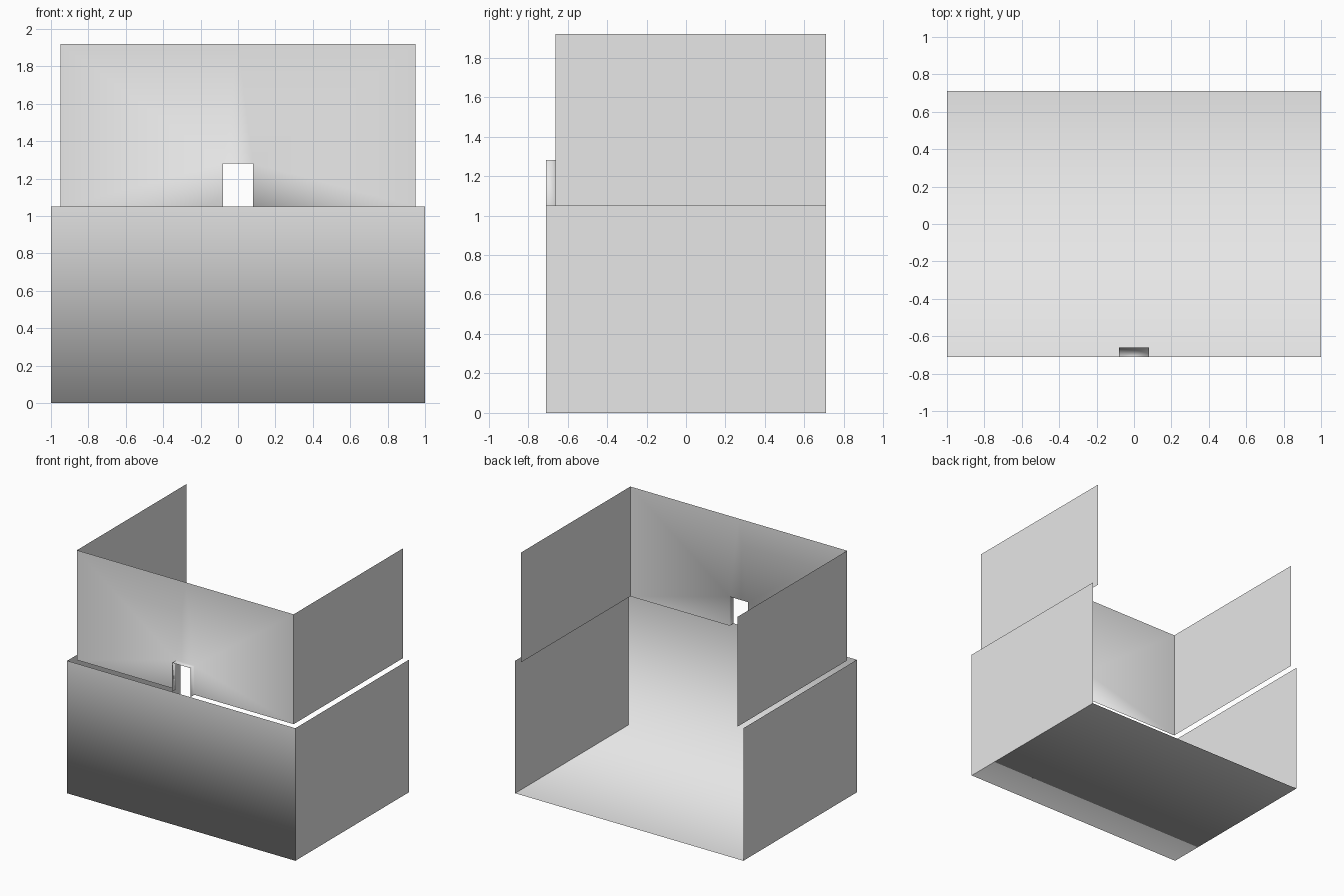
import bpy

if "Cube" in bpy.data.objects:
    bpy.data.objects.remove(bpy.data.objects["Cube"], do_unlink=True)

# Single plain grey
GREY = (0.8, 0.8, 0.8, 1.0)
mat = bpy.data.materials.new("plain_grey")
mat.use_nodes = True
mat.diffuse_color = GREY
mat.node_tree.nodes["Principled BSDF"].inputs["Base Color"].default_value = GREY

# Main dimensions
LOW_X, BACK_Y, LOW_TOP = 1.0, 0.71, 1.05
UP_X, UP_Y, UP_TOP = 0.95, -0.66, 1.92
DOOR_X, DOOR_TOP = 0.08, 1.28


def sheet(name, faces):
    """Make a smooth sheet from faces given as corner points, merging shared corners."""
    points = list(dict.fromkeys(p for f in faces for p in f))
    mesh = bpy.data.meshes.new(name)
    mesh.from_pydata(points, [], [[points.index(p) for p in f] for f in faces])
    mesh.materials.append(mat)
    mesh.shade_smooth()
    obj = bpy.data.objects.new(name, mesh)
    bpy.context.collection.objects.link(obj)
    return obj


def side_wall(name, x, y, bottom, top):
    """Thin wall along y, facing away from the middle."""
    face = [(x, y, bottom), (x, BACK_Y, bottom), (x, BACK_Y, top), (x, y, top)]
    sheet(name, [face if x > 0 else face[::-1]])


# Lower storey: front wall and floor joined, side walls, open back
front_left, front_right = (LOW_X, -BACK_Y, 0), (-LOW_X, -BACK_Y, 0)
sheet("lower_front_and_floor", [
    [front_right, front_left, (LOW_X, -BACK_Y, LOW_TOP), (-LOW_X, -BACK_Y, LOW_TOP)],
    [front_left, front_right, (-LOW_X, BACK_Y, 0), (LOW_X, BACK_Y, 0)],
])
for side, s in (("left", 1), ("right", -1)):
    side_wall("lower_wall_" + side, s * LOW_X, -BACK_Y, 0, LOW_TOP)
    side_wall("upper_wall_" + side, s * UP_X, UP_Y, LOW_TOP, UP_TOP)

# Upper front wall: mirrored triangles around the doorway, with its projecting frame
top_mid = (0, UP_Y, UP_TOP)
faces = []
for s in (1, -1):
    foot, head = (s * DOOR_X, UP_Y, LOW_TOP), (s * DOOR_X, UP_Y, DOOR_TOP)
    corner, top = (s * UP_X, UP_Y, LOW_TOP), (s * UP_X, UP_Y, UP_TOP)
    foot_out, head_out = (foot[0], -BACK_Y, LOW_TOP), (head[0], -BACK_Y, DOOR_TOP)
    half = [[foot, corner, head], [corner, top, head], [top, top_mid, head],
            [foot, head, head_out, foot_out]]
    faces += half if s > 0 else [f[::-1] for f in half]
right_head, left_head = (-DOOR_X, UP_Y, DOOR_TOP), (DOOR_X, UP_Y, DOOR_TOP)
faces.append([right_head, left_head, top_mid])
faces.append([left_head, right_head,
              (-DOOR_X, -BACK_Y, DOOR_TOP), (DOOR_X, -BACK_Y, DOOR_TOP)])
sheet("upper_front_with_doorway", faces)
